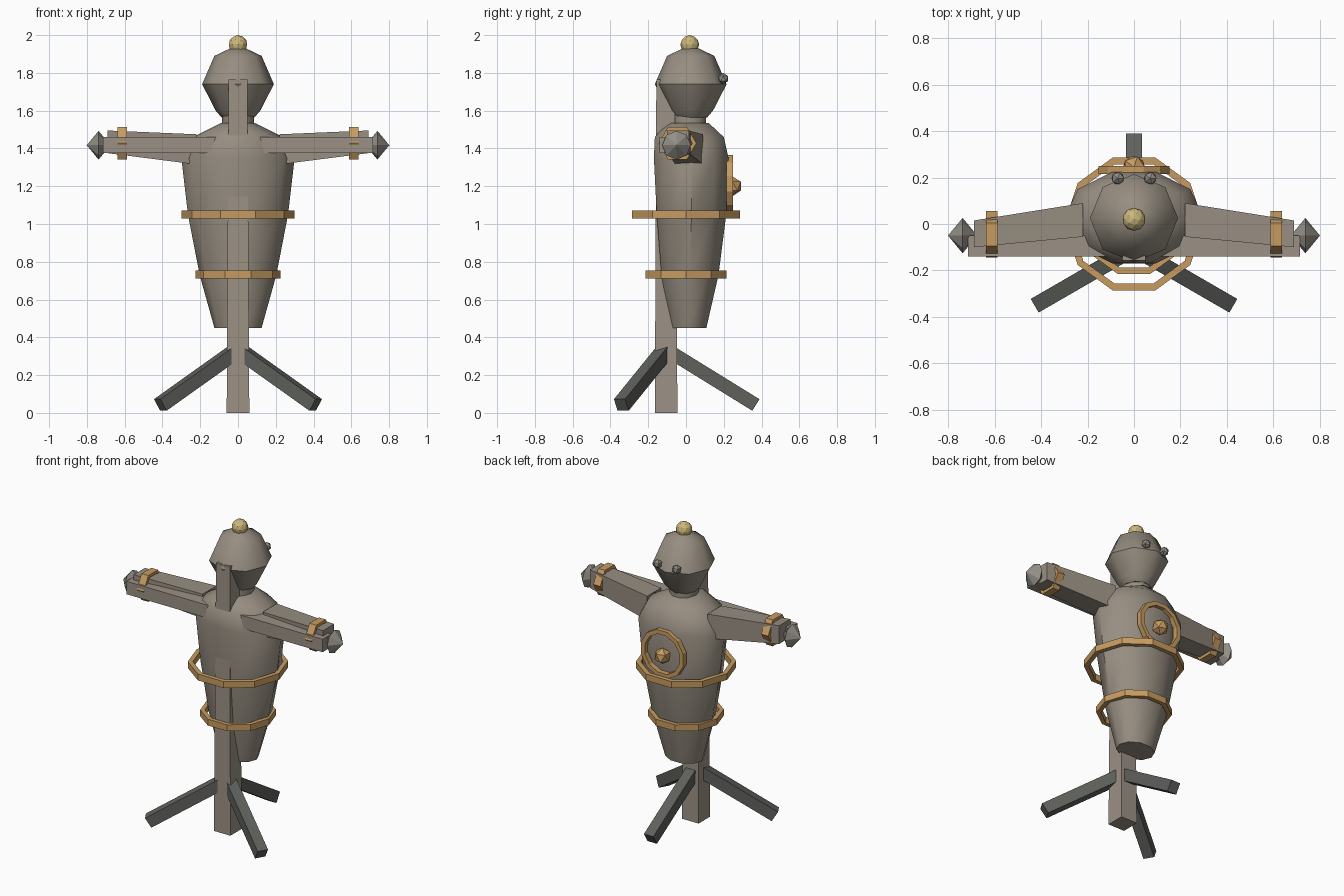
import bpy, bmesh, math
from mathutils import Vector, Matrix

if "Cube" in bpy.data.objects:
    bpy.data.objects.remove(bpy.data.objects["Cube"])


def mat(name, r, g, b):
    m = bpy.data.materials.new(name)
    m.diffuse_color = (r, g, b, 1)
    m.use_nodes = True
    m.node_tree.nodes["Principled BSDF"].inputs["Base Color"].default_value = m.diffuse_color
    return m


CLOTH = mat("burlap grey", .31, .27, .22)
WOOD = mat("weathered wood", .33, .285, .235)
STRAP = mat("tan leather", .57, .33, .12)
KNOB = mat("straw yellow", .60, .48, .20)
DARK = mat("dark timber", .115, .12, .108)
METAL = mat("dull metal", .30, .28, .25)


def finish(name, bm, material, smooth=None):
    bmesh.ops.recalc_face_normals(bm, faces=bm.faces[:])
    me = bpy.data.meshes.new(name)
    bm.to_mesh(me)
    bm.free()
    me.materials.append(material)
    if smooth:
        me.shade_smooth()
        me.set_sharp_from_angle(angle=math.radians(smooth))
    ob = bpy.data.objects.new(name, me)
    bpy.context.collection.objects.link(ob)
    return ob


def loft(name, loops, material, smooth=None):
    """Skin between equal-length loops of points and cap both ends."""
    bm = bmesh.new()
    rows = [[bm.verts.new(p) for p in loop] for loop in loops]
    n = len(rows[0])
    for a, b in zip(rows, rows[1:]):
        for i in range(n):
            j = (i + 1) % n
            bm.faces.new((a[i], a[j], b[j], b[i]))
    bm.faces.new(rows[0][::-1])
    bm.faces.new(rows[-1])
    return finish(name, bm, material, smooth)


def oval(n, z, hx, y0, y1):
    """Ring of n points with half width hx, reaching from y0 to y1."""
    ry = (y1 - y0) / 2
    if n % 4:
        ry /= math.cos(math.pi / n)
    return [(hx * math.cos(t), (y0 + y1) / 2 + ry * math.sin(t), z)
            for t in (2 * math.pi * i / n for i in range(n))]


def rect_z(z, x0, x1, y0, y1):
    return [(x0, y0, z), (x1, y0, z), (x1, y1, z), (x0, y1, z)]


def rect_x(x, y0, y1, z0, z1):
    return [(x, y0, z0), (x, y1, z0), (x, y1, z1), (x, y0, z1)]


def band(name, n, r, thick, width, centre, axis, spin=0):
    """Flat-sided hoop with n segments around the given axis."""
    bm = bmesh.new()
    rot = Vector((0, 0, 1)).rotation_difference(Vector(axis)).to_matrix()
    rows = []
    for i in range(n):
        t = 2 * math.pi * i / n + spin
        rows.append([bm.verts.new(rot @ Vector((q * math.cos(t), q * math.sin(t), h)) + Vector(centre))
                     for q, h in ((r, -width / 2), (r, width / 2),
                                  (r - thick, width / 2), (r - thick, -width / 2))])
    for i in range(n):
        a, b = rows[i], rows[(i + 1) % n]
        for k in range(4):
            m = (k + 1) % 4
            bm.faces.new((a[k], b[k], b[m], a[m]))
    return finish(name, bm, STRAP)


def ball(name, r, centre, sub, material):
    bm = bmesh.new()
    bmesh.ops.create_icosphere(bm, subdivisions=sub, radius=r, matrix=Matrix.Translation(centre))
    return finish(name, bm, material)


# Stuffed torso, neck and head
loft("torso", [oval(10, *s) for s in (
    (.45, .125, -.08, .108), (.73, .203, -.13, .172), (1.05, .265, -.155, .213),
    (1.35, .30, -.17, .225), (1.46, .24, -.165, .20), (1.535, .09, -.10, .12))], CLOTH, 45)
loft("neck", [oval(10, 1.50, .085, -.07, .105), oval(10, 1.62, .085, -.07, .105)], CLOTH, 45)
loft("head", [oval(8, z, r, .025 - r, .025 + r) for z, r in (
    (1.565, .088), (1.60, .118), (1.74, .19), (1.89, .125), (1.935, .03))], CLOTH, 46)
ball("head_knob", .05, (0, .02, 1.95), 2, KNOB)

# Timber post and crossbar
loft("post", [rect_z(0, -.06, .06, -.165, -.045),
              rect_z(1.765, -.05, .05, -.157, -.06)], WOOD)
loft("crossbar", [rect_x(-.715, -.14, -.05, 1.375, 1.46),
                  rect_x(.715, -.14, -.05, 1.375, 1.46)], WOOD)

# Arms, cuffs, hand spikes and eyes on both sides
for side, s in (("left", -1), ("right", 1)):
    loft(side + "_arm", [rect_x(s * .22, -.055, .09, 1.315, 1.475),
                         rect_x(s * .69, -.10, .015, 1.375, 1.495)], CLOTH)
    band(side + "_cuff", 6, .10, .022, .05, (s * .612, -.045, 1.428), (1, 0, 0), math.pi / 2)
    bm = bmesh.new()
    for d in (-1, 1):
        bmesh.ops.create_cone(bm, cap_ends=False, segments=8, radius1=.076, radius2=0, depth=.063,
                              matrix=Matrix.Translation((s * .738 + d * .0315, -.05, 1.417))
                              @ Matrix.Rotation(d * math.pi / 2, 4, 'Y'))
    bmesh.ops.remove_doubles(bm, verts=bm.verts[:], dist=.0005)
    finish(side + "_hand_spike", bm, METAL)
    ball(side + "_eye", .03, (s * .07, .197, 1.77), 1, METAL)

# Hoops around the torso
band("chest_hoop", 10, .30, .03, .042, (0, 0, 1.05), (0, 0, 1))
band("waist_hoop", 10, .226, .028, .042, (0, 0, .732), (0, 0, 1))

# Round target on the back with a boss
band("target_ring", 12, .158, .028, .034, (0, .232, 1.213), (0, 1, 0), math.pi / 12)
ball("target_boss", .053, (0, .245, 1.20), 1, STRAP)

# Three braces at the foot of the post
for i, ang in enumerate((90, 210, 330)):
    d = Vector((math.cos(math.radians(ang)), math.sin(math.radians(ang)), 0))
    a = Vector((0, -.105, .335)) + d * .02 - Vector((0, 0, .012))
    b = Vector((0, -.105, .042)) + d * .475
    along = (b - a).normalized()
    u = along.cross(Vector((0, 0, 1))).normalized() * .034
    v = u.cross(along).normalized() * .036
    loft("brace_%d" % (i + 1), [[p - u - v, p + u - v, p + u + v, p - u + v] for p in (a, b)], DARK)
